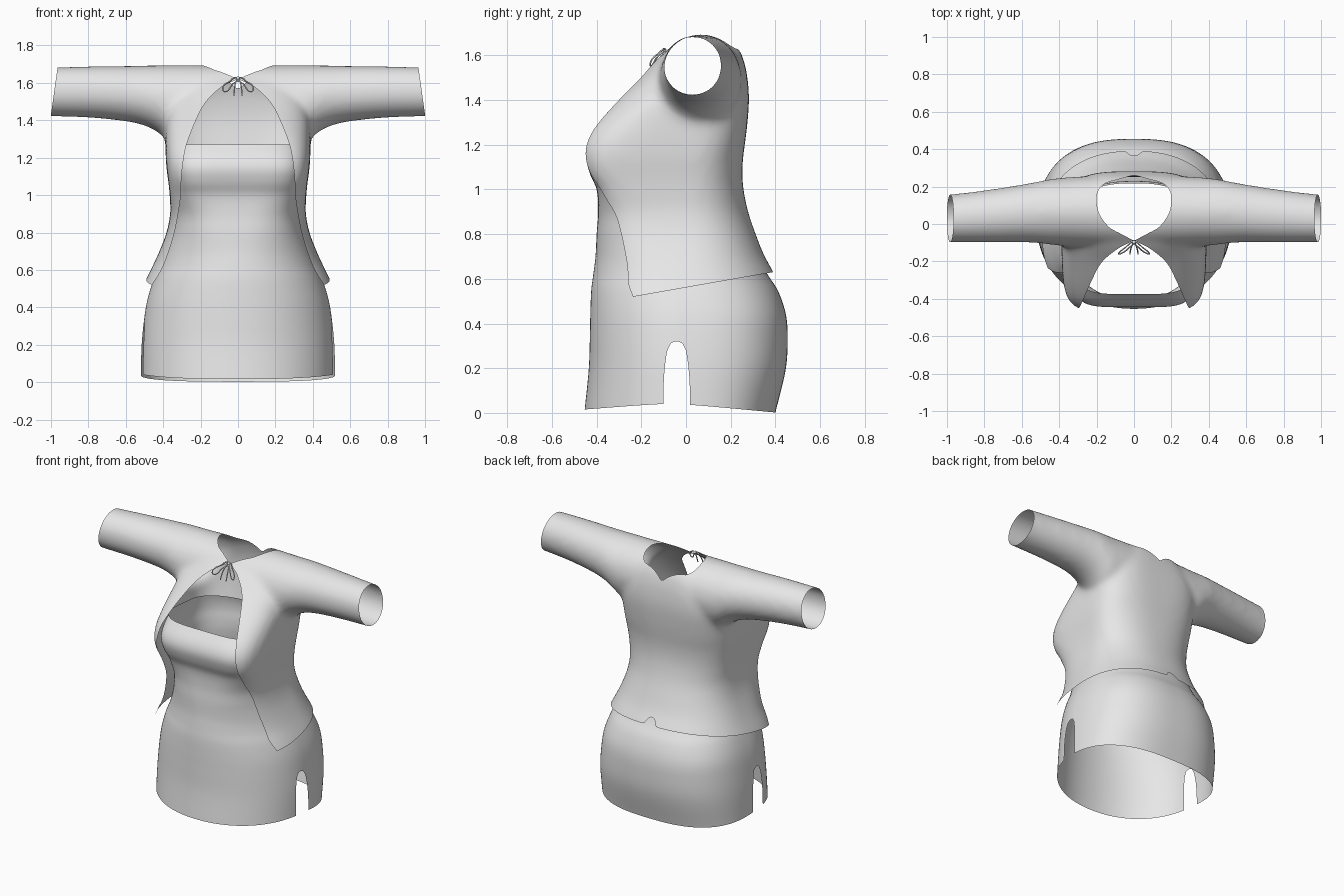
import bpy, bmesh, math

cube = bpy.data.objects.get("Cube")
if cube:
    bpy.data.objects.remove(cube, do_unlink=True)

fabric = bpy.data.materials.new("light grey fabric")
fabric.use_nodes = True
GREY = (0.8, 0.8, 0.8, 1)
fabric.diffuse_color = GREY
fabric.node_tree.nodes["Principled BSDF"].inputs["Base Color"].default_value = GREY


def interp(table, t):
    """Smooth interpolation of table rows keyed by their first value."""
    def slope(i):
        a, b = table[max(i - 1, 0)], table[min(i + 1, len(table) - 1)]
        return [(q - p) / (b[0] - a[0]) for p, q in zip(a, b)][1:]
    for end in (0, len(table) - 1):
        row = table[end]
        if (t <= row[0]) if end == 0 else (t >= row[0]):
            return [v + m * (t - row[0]) for v, m in zip(row[1:], slope(end))]
    i = max(k for k in range(len(table) - 1) if table[k][0] <= t)
    a, b = table[i], table[i + 1]
    h = b[0] - a[0]
    u = (t - a[0]) / h
    return [p * (1 + 2 * u) * (1 - u) ** 2 + q * u * u * (3 - 2 * u)
            + h * (m * u * (1 - u) ** 2 - n * u * u * (1 - u))
            for p, q, m, n in zip(a[1:], b[1:], slope(i), slope(i + 1))]


def loft(bm, rings, capped):
    """Skin a list of closed rings of points."""
    rows = [[bm.verts.new(p) for p in ring] for ring in rings]
    for r, s in zip(rows, rows[1:]):
        for j in range(len(r)):
            k = (j + 1) % len(r)
            bm.faces.new((r[j], r[k], s[k], s[j]))
    if capped:
        bm.faces.new(rows[0][::-1])
        bm.faces.new(rows[-1])


def body_ring(table, z, count=160):
    """Horizontal section: half width, front y, back y, front and back squareness."""
    hw, front, back, front_power, back_power = interp(table, z)
    ring = []
    for j in range(count):
        a = 2 * math.pi * j / count
        c, s = math.cos(a), math.sin(a)
        n = front_power if s < 0 else back_power
        r = (abs(c) ** n + abs(s) ** n) ** (-1 / n)
        ring.append((hw * c * r, (back if s > 0 else -front) * s * r, z))
    return ring


def wing_ring(table, x, count=64):
    """Upright section across the shoulders and sleeves."""
    low, top, front, back = interp(table, abs(x))
    ring = []
    for j in range(count):
        a = 2 * math.pi * j / count
        ring.append((x, (front + back) / 2 + (back - front) / 2 * math.cos(a),
                     (low + top) / 2 + (top - low) / 2 * math.sin(a)))
    return ring


def clip(bm, keep):
    """Trim the surface cleanly where keep(co) is negative."""
    bmesh.ops.triangulate(bm, faces=bm.faces[:])
    d = {v: keep(v.co) or 1e-9 for v in bm.verts}
    cut = set()
    for e in bm.edges[:]:
        a, b = e.verts
        if d[a] * d[b] < 0:
            cut.add(bmesh.utils.edge_split(e, a, d[a] / (d[a] - d[b]))[1])
    for f in bm.faces[:]:
        pair = [v for v in f.verts if v in cut]
        if len(pair) == 2:
            bmesh.utils.face_split(f, pair[0], pair[1])
    bmesh.ops.delete(bm, geom=[v for v in bm.verts if d.get(v, 0) < 0], context='VERTS')


def make_object(name, bm):
    mesh = bpy.data.meshes.new(name)
    bmesh.ops.recalc_face_normals(bm, faces=bm.faces[:])
    bm.to_mesh(mesh)
    bm.free()
    obj = bpy.data.objects.new(name, mesh)
    bpy.context.collection.objects.link(obj)
    mesh.materials.append(fabric)
    return obj


def smooth(obj):
    bpy.ops.object.select_all(action='DESELECT')
    obj.select_set(True)
    bpy.context.view_layer.objects.active = obj
    bpy.ops.object.shade_smooth_by_angle(angle=math.radians(60))


# Strapless dress: height, half width, front, back, front and back squareness
DRESS = [
    (0, .52, -.455, .40, 2.1, 2.6), (.2, .515, -.435, .447, 2.1, 2.6), (.35, .50, -.43, .455, 2.1, 2.6),
    (.45, .482, -.428, .445, 2.1, 2.6), (.55, .45, -.424, .41, 2.1, 2.5), (.62, .42, -.415, .365, 2.1, 2.4),
    (.7, .39, -.405, .325, 2.2, 2.3), (.8, .355, -.40, .285, 2.5, 2.3), (.9, .335, -.393, .25, 3, 2.3),
    (1.0, .34, -.40, .23, 4, 2.3), (1.07, .345, -.43, .225, 4.8, 2.4), (1.14, .355, -.445, .23, 5, 2.4),
    (1.2, .355, -.428, .225, 4.8, 2.4), (1.27, .35, -.375, .205, 4.2, 2.4)]
HEM = [(-.46, .015), (-.1, .04), (.02, .036), (.4, .002)]
bm = bmesh.new()
loft(bm, [body_ring(DRESS, -.02 + 1.3 * i / 72) for i in range(73)], False)
clip(bm, lambda p: p.z - interp(HEM, p.y)[0])
# Top edge, lower at the back
clip(bm, lambda p: 1.27 - .1 * max(p.y + .2, 0) - p.z)
# Side slits
clip(bm, lambda p: abs((p.y + .042) / .06) ** 3 + abs(p.z / .32) ** 3 - 1)
smooth(make_object("dress", bm))

# Jacket torso and one shoulder-to-shoulder sleeve form
TORSO = [
    (.42, .55, -.44, .49, 2.5, 2.3), (.55, .492, -.43, .43, 2.6, 2.3), (.63, .452, -.42, .392, 2.6, 2.3),
    (.7, .42, -.417, .352, 2.8, 2.3), (.8, .382, -.412, .312, 3.3, 2.3), (.9, .362, -.408, .278, 4, 2.3),
    (1.0, .365, -.418, .257, 5.5, 2.4), (1.07, .372, -.457, .252, 6, 2.5), (1.14, .382, -.472, .255, 6, 2.6),
    (1.2, .386, -.467, .263, 5.5, 2.8), (1.27, .388, -.437, .272, 4.5, 3), (1.4, .385, -.325, .282, 3, 3.4),
    (1.5, .36, -.215, .275, 2.6, 3.6), (1.58, .30, -.135, .258, 2.4, 3.6), (1.64, .24, -.06, .232, 2.3, 3.4),
    (1.67, .20, -.02, .20, 2.3, 3)]
WING = [
    (0, 1.35, 1.692, -.12, .25), (.2, 1.32, 1.694, -.12, .255), (.36, 1.29, 1.694, -.12, .25),
    (.45, 1.35, 1.693, -.11, .24), (.55, 1.385, 1.692, -.1, .22),
    (.75, 1.41, 1.69, -.1, .188), (.95, 1.42, 1.685, -.1, .162), (1.1, 1.424, 1.68, -.1, .152)]
bm = bmesh.new()
loft(bm, [body_ring(TORSO, .42 + 1.25 * i / 60) for i in range(61)], True)
loft(bm, [wing_ring(WING, -1.1 + 2.2 * i / 88) for i in range(89)], True)
jacket = make_object("jacket", bm)

# Fuse the two forms with soft armpits
remesh = jacket.modifiers.new("fuse", 'REMESH')
remesh.mode = 'VOXEL'
remesh.voxel_size = .018
soften = jacket.modifiers.new("soften", 'SMOOTH')
soften.factor = .5
soften.iterations = 16
bpy.context.view_layer.update()
fused = jacket.evaluated_get(bpy.context.evaluated_depsgraph_get())
bm = bmesh.new()
bm.from_mesh(fused.to_mesh())
fused.to_mesh_clear()
jacket.modifiers.clear()

# Trim sleeve ends, sloping hem with back notch, neckline and front opening
NECK = [(-.09, 0), (-.05, .075), (-.02, .13), (.05, .183), (.12, .2), (.18, .19), (.22, .15), (.234, .1)]
OPENING = [
    (.52, .46), (.6, .41), (.7, .37), (.8, .34), (.9, .32), (1.0, .306), (1.1, .302),
    (1.2, .29), (1.27, .275), (1.4, .225), (1.5, .17), (1.58, .085), (1.62, .004), (1.63, -.01)]


def above_hem(p):
    notch = .05 * math.exp(-(p.x / .035) ** 4) if p.y > 0 else 0
    return p.z - (.52 + .176 * (p.y + .235) + notch)


clip(bm, lambda p: 1 - .14 * (p.z - 1.43) - abs(p.x))
clip(bm, above_hem)
clip(bm, lambda p: max(abs(p.x) - interp(NECK, p.y)[0], 1.5 - p.z))
clip(bm, lambda p: max(abs(p.x) - interp(OPENING, p.z)[0], p.y))
bm.to_mesh(jacket.data)
bm.free()
if not jacket.data.materials:
    jacket.data.materials.append(fabric)
smooth(jacket)


# Neck tie: bow loops, hanging ends and knot
def cord(name, points, closed):
    curve = bpy.data.curves.new(name, 'CURVE')
    curve.dimensions = '3D'
    curve.bevel_depth = .0035
    curve.bevel_resolution = 2
    curve.resolution_u = 8
    spline = curve.splines.new('BEZIER')
    spline.bezier_points.add(len(points) - 1)
    for b, p in zip(spline.bezier_points, points):
        b.co = p
        b.handle_left_type = b.handle_right_type = 'AUTO'
    spline.use_cyclic_u = closed
    curve.materials.append(fabric)
    bpy.context.collection.objects.link(bpy.data.objects.new(name, curve))


for side, label in ((1, "left"), (-1, "right")):
    cord(label + "_bow_loop", [(side * x, y, z) for x, y, z in (
        (.004, -.098, 1.624), (.045, -.125, 1.608), (.082, -.16, 1.565),
        (.07, -.158, 1.553), (.03, -.13, 1.592))], True)
    cord(label + "_tie_end", [(side * x, y, z) for x, y, z in (
        (.004, -.098, 1.624), (.016, -.13, 1.59), (.022, -.16, 1.53))], False)

bm = bmesh.new()
bmesh.ops.create_uvsphere(bm, u_segments=12, v_segments=8, radius=.01)
knot = make_object("tie_knot", bm)
knot.location = (0, -.098, 1.624)
smooth(knot)
